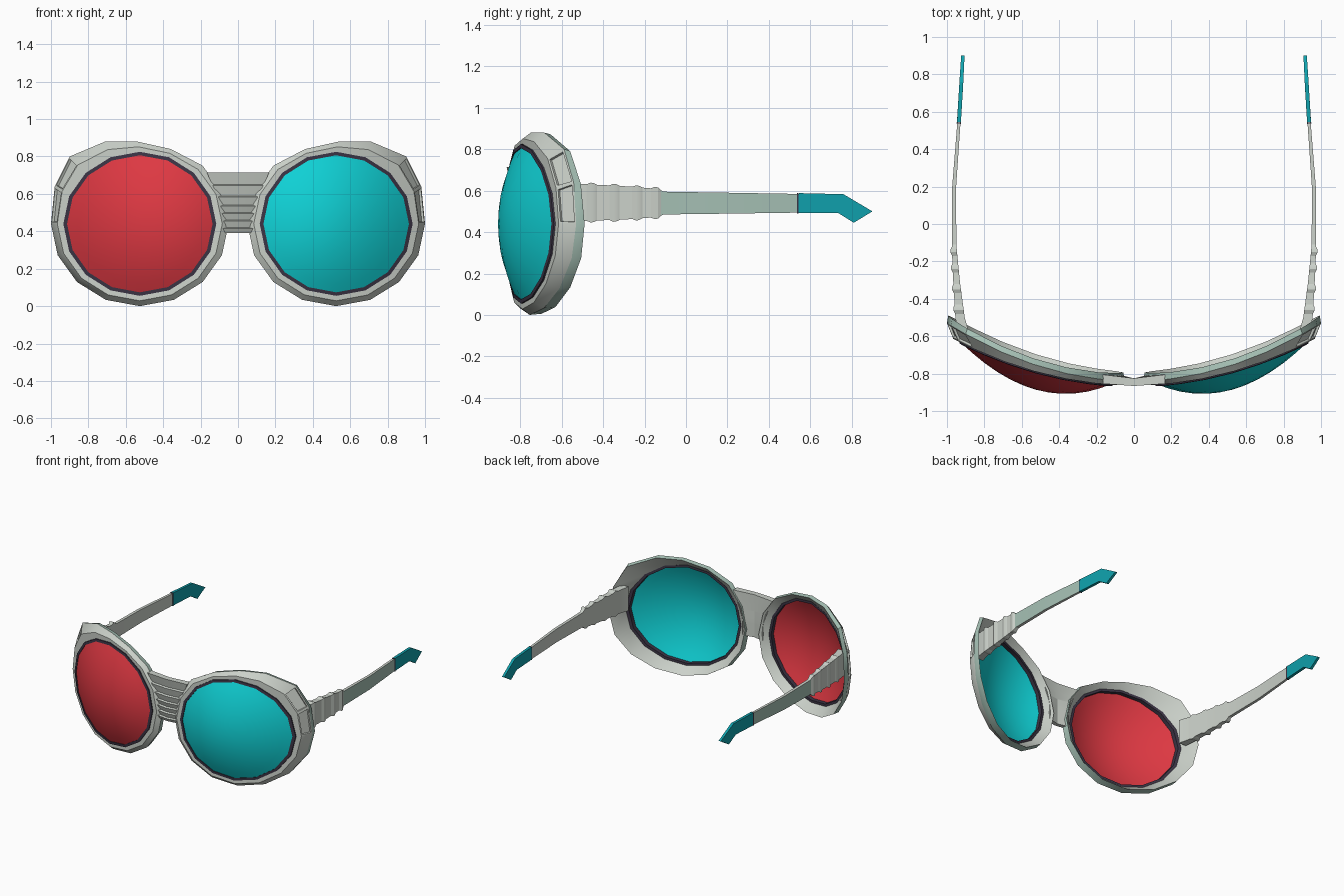
import bpy, bmesh, math
from mathutils import Vector

if "Cube" in bpy.data.objects:
    bpy.data.objects.remove(bpy.data.objects["Cube"])

def mat(name, c):
    m = bpy.data.materials.new(name)
    m.diffuse_color = (*c, 1)
    m.use_nodes = True
    m.node_tree.nodes["Principled BSDF"].inputs["Base Color"].default_value = m.diffuse_color
    return m

GREY = mat("pale_grey", (0.60, 0.64, 0.59))
GREEN = mat("grey_green", (0.38, 0.53, 0.46))
DARK = mat("dark_violet", (0.045, 0.035, 0.06))
RED = mat("lens_red", (0.73, 0.04, 0.055))
CYAN = mat("lens_cyan", (0.005, 0.65, 0.68))
TEAL = mat("tip_teal", (0.005, 0.36, 0.42))

N = 16
CX, CZ = 0.525, 0.44          # lens centre
RX, RZ = 0.395, 0.372         # lens radii

def finish(name, bm, mats, mirror=False, angle=35, recalc=True):
    if recalc:
        bmesh.ops.recalc_face_normals(bm, faces=bm.faces)
    me = bpy.data.meshes.new(name)
    bm.to_mesh(me)
    bm.free()
    for m in mats:
        me.materials.append(m)
    me.shade_smooth()
    me.set_sharp_from_angle(angle=math.radians(angle))
    ob = bpy.data.objects.new(name, me)
    bpy.context.collection.objects.link(ob)
    if mirror:
        ob.modifiers.new("Mirror", 'MIRROR').use_mirror_merge = False
    return ob

def loft(bm, rings, loop=False, caps=False):
    """Join closed rings of points; returns faces as [ring][segment]."""
    vs = [[bm.verts.new(p) for p in r] for r in rings]
    n, out = len(vs[0]), []
    for i in range(len(vs) if loop else len(vs) - 1):
        a, b = vs[i], vs[(i + 1) % len(vs)]
        out.append([bm.faces.new((a[k], a[(k + 1) % n], b[(k + 1) % n], b[k])) for k in range(n)])
    if caps:
        bm.faces.new(vs[0])
        bm.faces.new(vs[-1])
    return out

def wrap(x):                   # face-hugging curve of the lens edge
    return -0.86 + 0.266 * x * x

def lens_pt(k, s=1.0):
    a = 2 * math.pi * k / N
    return CX + RX * s * math.cos(a), CZ + RZ * s * math.sin(a)

# outer rim outline: 16 sides with a raised outer corner
CORNER = {1: (0.98, 0.64), 2: (0.90, 0.80), 3: (0.71, 0.88), 4: (0.54, 0.88), 5: (0.36, 0.84)}

def outer_pt(k):
    a = 2 * math.pi * k / N
    return CORNER.get(k, (CX + 0.475 * math.cos(a), CZ + 0.44 * math.sin(a)))

# rims
def rim_ring(t, yfun):
    ring = []
    for k in range(N):
        ix, iz = lens_pt(k, 1.03)
        ox, oz = outer_pt(k)
        x, z = ix + (ox - ix) * t, iz + (oz - iz) * t
        ring.append((x, yfun(x, z), z))
    return ring

crest = lambda x: -0.84 + 0.31 * x * x
bm = bmesh.new()
bands = loft(bm, [
    rim_ring(0.0, lambda x, z: wrap(x) - 0.002),
    rim_ring(0.5, lambda x, z: wrap(x) - 0.003),
    rim_ring(1.0, lambda x, z: crest(x)),
    rim_ring(0.9, lambda x, z: crest(x) + 0.058 - 0.03 * z),
    rim_ring(0.0, lambda x, z: wrap(x) + 0.022)], loop=True)
for f in bands[2]:
    f.material_index = 1
bmesh.ops.recalc_face_normals(bm, faces=bm.faces)
# recessed panels at the outer corners
bmesh.ops.inset_individual(bm, faces=bands[1][0:2], thickness=0.014, depth=0)
bmesh.ops.inset_individual(bm, faces=bands[1][0:2], thickness=0.004, depth=-0.012)
finish("rims", bm, [GREY, GREEN], mirror=True)

# dark gaskets around the lenses
bm = bmesh.new()
def gasket_ring(s, dy):
    return [(x, wrap(x) + dy, z) for x, z in (lens_pt(k, s) for k in range(N))]
loft(bm, [gasket_ring(0.985, -0.012), gasket_ring(1.035, -0.010),
          gasket_ring(1.035, 0.024), gasket_ring(0.985, 0.024)], loop=True)
finish("lens_gaskets", bm, [DARK], mirror=True)

# domed lenses
for name, side, m in (("lens_red_side", -1, RED), ("lens_cyan_side", 1, CYAN)):
    bm = bmesh.new()
    def dome(s):
        return [(side * x, wrap(x) - 0.095 * (1 - s * s) - 0.004, z)
                for x, z in (lens_pt(k, s) for k in range(N))]
    rings = [dome(s) for s in (1, 0.86, 0.7, 0.52, 0.34, 0.17)]
    loft(bm, rings)
    bm.verts.ensure_lookup_table()
    inner = list(bm.verts)[-N:]
    tip = bm.verts.new((side * CX, wrap(CX) - 0.099, CZ))
    for k in range(N):
        bm.faces.new((inner[k], inner[(k + 1) % N], tip))
    bmesh.ops.recalc_face_normals(bm, faces=bm.faces)
    if sum(f.normal.y for f in bm.faces) > 0:
        bmesh.ops.reverse_faces(bm, faces=bm.faces)
    finish(name, bm, [m], angle=60, recalc=False)

# bridge with stepped horizontal ribs
bm = bmesh.new()
levels = [0.39, 0.42, 0.46, 0.50, 0.54, 0.59, 0.65, 0.72]
rings = []
for lo, hi in zip(levels, levels[1:]):
    for z, y in ((lo, -0.853), (hi - 0.006, -0.866)):
        w = 0.085 + 0.085 * max(0, (z - 0.5) / 0.22) ** 1.3
        rings.append([(-w, y + 0.012, z), (0, y, z), (w, y + 0.012, z),
                      (w, -0.805, z), (0, -0.825, z), (-w, -0.805, z)])
loft(bm, rings, caps=True)
finish("bridge", bm, [GREY], angle=20)

def lerp_table(tab, y):
    for (a, *p), (b, *q) in zip(tab, tab[1:]):
        if y <= b:
            t = (y - a) / (b - a)
            return [u + (v - u) * t for u, v in zip(p, q)]
    return tab[-1][1:]

# temple arms: y, inner x, outer x, bottom z, top z
ARM = [(-0.57, 0.885, 0.945, 0.452, 0.635), (-0.50, 0.905, 0.955, 0.454, 0.632),
       (-0.30, 0.932, 0.967, 0.460, 0.622), (-0.13, 0.948, 0.974, 0.473, 0.608),
       (-0.11, 0.950, 0.973, 0.485, 0.595), (0.20, 0.951, 0.972, 0.489, 0.590),
       (0.55, 0.927, 0.944, 0.494, 0.584), (0.75, 0.915, 0.932, 0.49, 0.58),
       (0.90, 0.908, 0.922, 0.49, 0.58)]

def arm_ring(y, g=0.0):
    a, b, lo, hi = lerp_table(ARM, y)
    return [(a, y, lo - g), (b + g, y, lo - g), (b + g, y, hi + g), (a, y, hi + g)]

bm = bmesh.new()
stations = [(-0.57, 0), (-0.50, 0)]
for y in (-0.46, -0.35, -0.24, -0.15):      # raised grip ribs
    stations += [(y - 0.02, 0), (y, 0.009), (y + 0.015, 0.007), (y + 0.03, 0)]
stations += [(-0.11, 0), (0.05, 0), (0.20, 0), (0.38, 0), (0.55, 0)]
loft(bm, [arm_ring(*s) for s in stations], caps=True)
bmesh.ops.recalc_face_normals(bm, faces=bm.faces)
for f in bm.faces:                          # outer face of the plain part
    if f.normal.x > 0.7 and f.calc_center_median().y > -0.12:
        f.material_index = 1
finish("temple_arms", bm, [GREY, GREEN], mirror=True, angle=20)

# coloured ear tips
bm = bmesh.new()
SHAPE = [(0.535, 0.492), (0.545, 0.588), (0.76, 0.583), (0.90, 0.50), (0.81, 0.445), (0.735, 0.492)]
loft(bm, [[(lerp_table(ARM, y)[i] + d, y, z) for y, z in SHAPE]
          for i, d in ((0, -0.002), (1, 0.002))], caps=True)
finish("ear_tips", bm, [TEAL], mirror=True, angle=20)

# thin dark seams between arms and tips
bm = bmesh.new()
loft(bm, [[(x + (0.003 if i in (1, 2) else -0.003), y, z + (0.004 if i > 1 else -0.004))
           for i, (x, _, z) in enumerate(arm_ring(y))] for y in (0.536, 0.544)], caps=True)
finish("tip_seams", bm, [DARK], mirror=True, angle=20)
